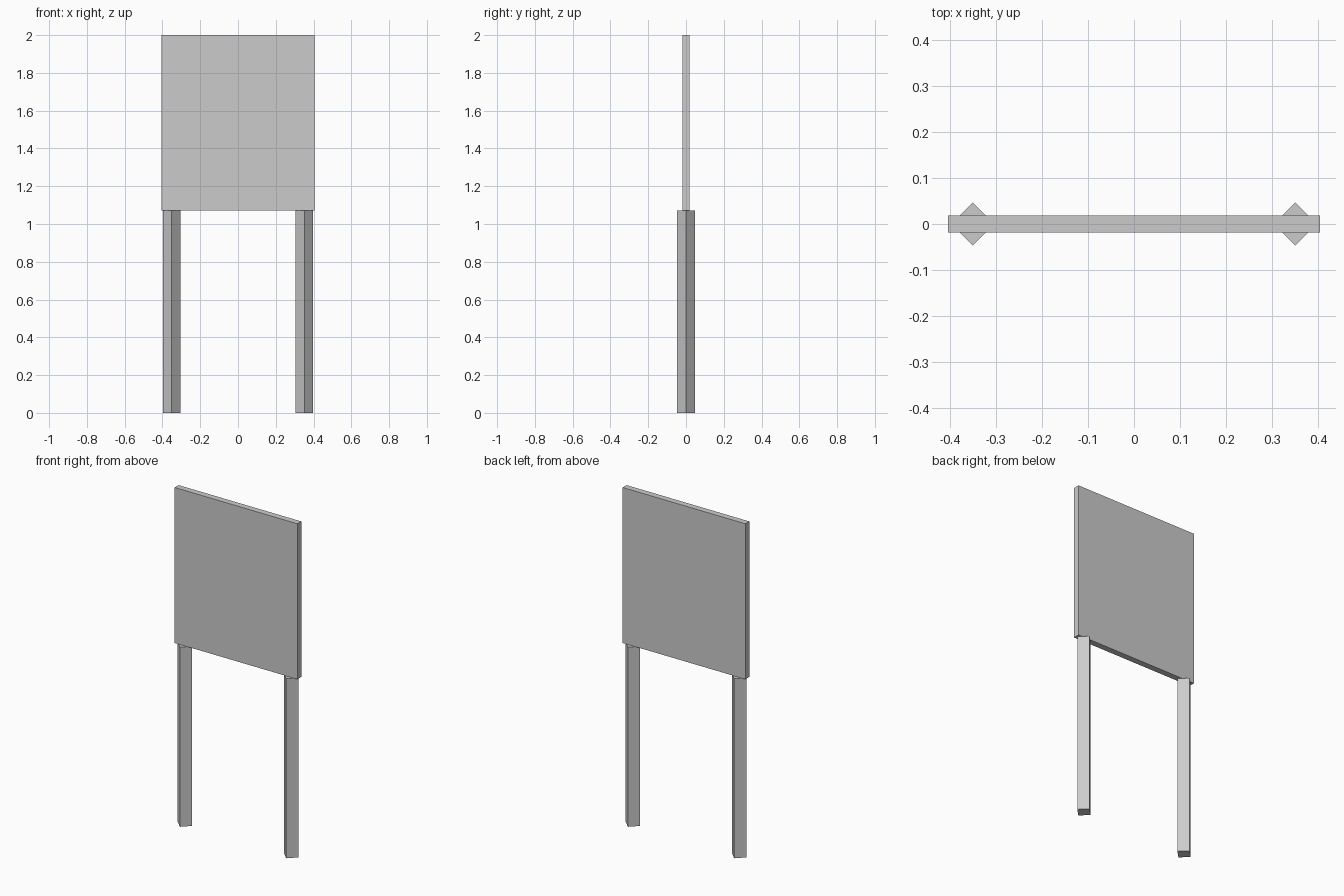
import bpy
from math import radians, sqrt

if "Cube" in bpy.data.objects:
    bpy.data.objects.remove(bpy.data.objects["Cube"])

SPLIT = 1.072      # height where the posts meet the panel
TOP = 2.0
HALF_DIAGONAL = 0.047


def box(name, size, centre, turn=0.0):
    bpy.ops.mesh.primitive_cube_add(size=1, location=centre, rotation=(0, 0, turn))
    ob = bpy.context.object
    ob.name = name
    ob.scale = size
    bpy.ops.object.transform_apply(location=False, rotation=True, scale=True)
    return ob


# Flat sign board
box("sign_panel", (0.81, 0.037, TOP - SPLIT), (0, 0, (TOP + SPLIT) / 2))

# Square posts, turned corner-forward
side = HALF_DIAGONAL * sqrt(2)
for name, x in (("left_post", -0.351), ("right_post", 0.351)):
    box(name, (side, side, SPLIT), (x, 0, SPLIT / 2), radians(45))
